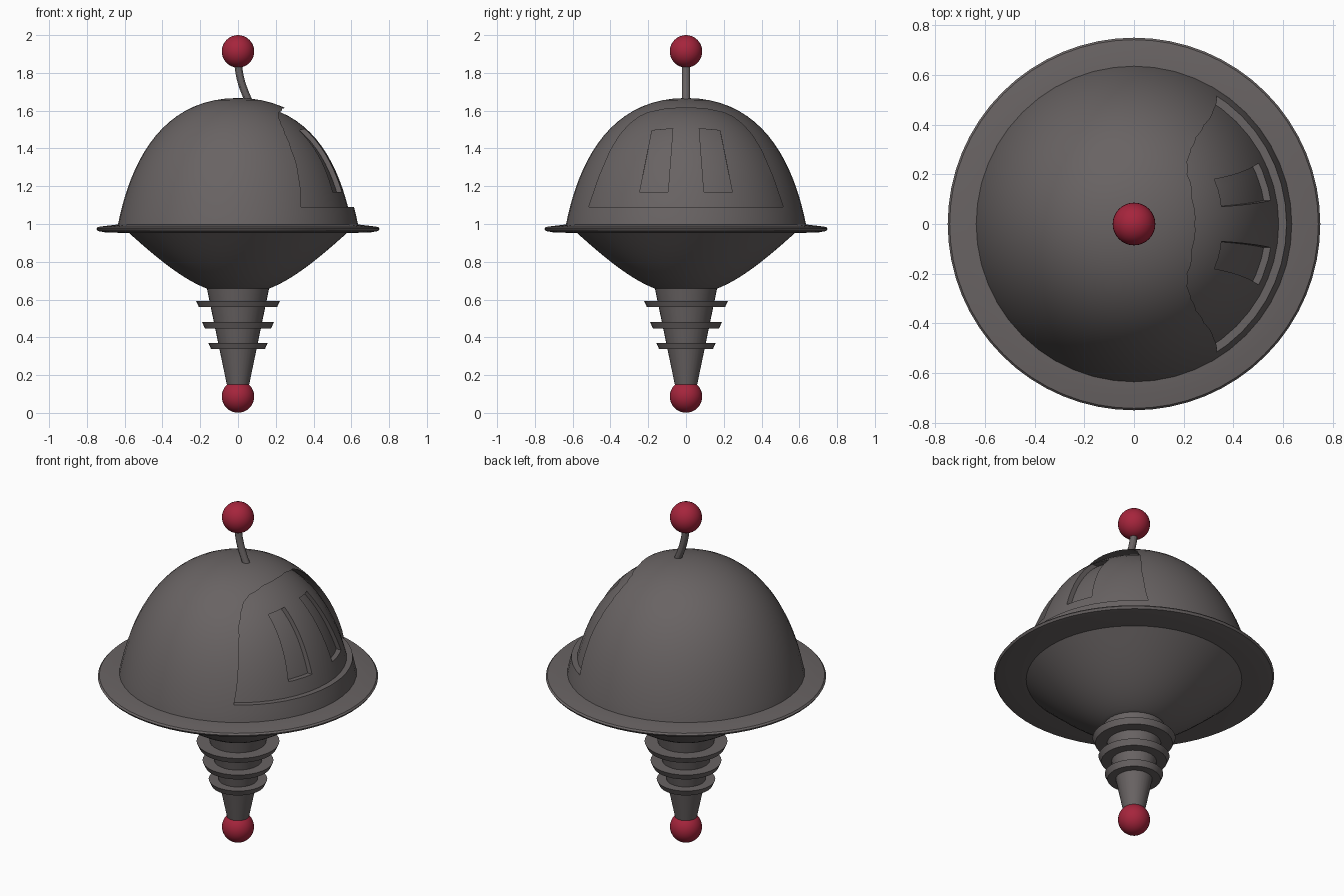
import bpy, bmesh, math
from mathutils import Vector
from mathutils.geometry import interpolate_bezier

if "Cube" in bpy.data.objects:
    bpy.data.objects.remove(bpy.data.objects["Cube"])


def material(name, rgb):
    m = bpy.data.materials.new(name)
    m.diffuse_color = (*rgb, 1)
    m.use_nodes = True
    m.node_tree.nodes["Principled BSDF"].inputs["Base Color"].default_value = m.diffuse_color
    return m


METAL = material("dark_metal", (0.14, 0.125, 0.125))
RED = material("red", (0.38, 0.018, 0.045))


def finish(ob, mat=METAL, angle=30):
    ob.data.materials.clear()
    ob.data.materials.append(mat)
    bpy.ops.object.select_all(action='DESELECT')
    ob.select_set(True)
    bpy.context.view_layer.objects.active = ob
    bpy.ops.object.shade_smooth_by_angle(angle=math.radians(angle))
    return ob


def to_object(name, bm):
    bmesh.ops.recalc_face_normals(bm, faces=bm.faces)
    me = bpy.data.meshes.new(name)
    bm.to_mesh(me)
    bm.free()
    ob = bpy.data.objects.new(name, me)
    bpy.context.collection.objects.link(ob)
    return ob


def lathe(name, profile, sides=64):
    """Solid of revolution; open ends are capped."""
    bm = bmesh.new()
    rings = []
    for r, z in profile:
        if r < 1e-4:
            rings.append([bm.verts.new((0, 0, z))] * sides)
        else:
            rings.append([bm.verts.new((r * math.cos(a), r * math.sin(a), z))
                          for a in (math.tau * i / sides for i in range(sides))])
    for lo, hi in zip(rings, rings[1:]):
        for i in range(sides):
            j = (i + 1) % sides
            bm.faces.new(dict.fromkeys((lo[i], lo[j], hi[j], hi[i])))
    for ring in (rings[0], rings[-1]):
        if ring[0] is not ring[1]:
            bm.faces.new(ring)
    return to_object(name, bm)


def arc(pts, n=14):
    return [(p.x, p.y) for p in interpolate_bezier(*[Vector((x, z, 0)) for x, z in pts], n)]


def prism(name, outline, x0=0.1, x1=0.9):
    """Side-view (y, z) outline extruded along x."""
    bm = bmesh.new()
    face = bm.faces.new([bm.verts.new((x0, y, z)) for y, z in outline])
    ext = bmesh.ops.extrude_face_region(bm, geom=[face])["geom"]
    bmesh.ops.translate(bm, vec=(x1 - x0, 0, 0),
                        verts=[v for v in ext if isinstance(v, bmesh.types.BMVert)])
    return to_object(name, bm)


def cut(ob, cutter):
    """Subtract cutter from ob, bake the result and delete the cutter."""
    mod = ob.modifiers.new("cut", 'BOOLEAN')
    mod.operation, mod.solver, mod.object = 'DIFFERENCE', 'EXACT', cutter
    dg = bpy.context.evaluated_depsgraph_get()
    dg.update()
    me = bpy.data.meshes.new_from_object(ob.evaluated_get(dg))
    ob.modifiers.clear()
    ob.data = me
    bpy.data.objects.remove(cutter)


def dome_shape(name, inset, base=0.98):
    d = inset
    return lathe(name, [(0.638 - d, base)] + arc([(0.635 - d, 1.0), (0.575 - d, 1.3),
                        (0.42 - d * 0.6, 1.667 - d), (0, 1.667 - d)], 20), 48)


def recess(ob, outline, inset):
    cutter = prism("cutter", outline)
    cutter.hide_render = True
    cut(cutter, dome_shape("core", inset, 0.9))
    cut(ob, cutter)


# dome with recessed panel and two windows on the +x side
dome = dome_shape("dome", 0)
half = [(0.515, 1.09), (0.46, 1.25), (0.40, 1.39), (0.35, 1.472), (0.30, 1.528),
        (0.25, 1.567), (0.20, 1.59), (0.10, 1.611)]
recess(dome, half + [(0, 1.615)] + [(-y, z) for y, z in reversed(half)], 0.032)
for s in (-1, 1):
    recess(dome, [(s * 0.095, 1.17), (s * 0.245, 1.17), (s * 0.18, 1.495), (s * 0.07, 1.505)], 0.06)
finish(dome)

# rim disc and bowl underneath
finish(lathe("rim", [(0.56, 0.952), (0.70, 0.955), (0.742, 0.963), (0.75, 0.975),
                     (0.742, 0.984), (0.70, 0.99), (0.63, 0.998)]))
finish(lathe("bowl", arc([(0.15, 0.653), (0.29, 0.70), (0.44, 0.83), (0.58, 0.955)])))

# tapered stem with three fins
finish(lathe("stem", [(0.055, 0.13), (0.165, 0.66)], 32))
for i, (r, z) in enumerate([(0.222, 0.56), (0.19, 0.447), (0.157, 0.337)]):
    finish(lathe(f"fin_{i + 1}", [(r - 0.015, z), (r, z + 0.033)], 32))

# bent antenna
cu = bpy.data.curves.new("antenna", 'CURVE')
cu.dimensions, cu.bevel_depth, cu.bevel_resolution, cu.use_fill_caps = '3D', 0.02, 4, True
sp = cu.splines.new('POLY')
path = arc([(0.07, 1.62), (0.035, 1.70), (0.005, 1.76), (0, 1.86)], 10)
sp.points.add(len(path) - 1)
for p, (x, z) in zip(sp.points, path):
    p.co = (x, 0, z, 1)
tube = bpy.data.objects.new("antenna_curve", cu)
bpy.context.collection.objects.link(tube)
dg = bpy.context.evaluated_depsgraph_get()
antenna = bpy.data.objects.new("antenna", bpy.data.meshes.new_from_object(tube.evaluated_get(dg)))
bpy.context.collection.objects.link(antenna)
bpy.data.objects.remove(tube)
finish(antenna)

# red balls at both ends
for name, z in (("top_ball", 1.914), ("bottom_ball", 0.087)):
    bpy.ops.mesh.primitive_uv_sphere_add(segments=32, ring_count=16, radius=0.086, location=(0, 0, z))
    ball = bpy.context.object
    ball.name = name
    finish(ball, RED)
